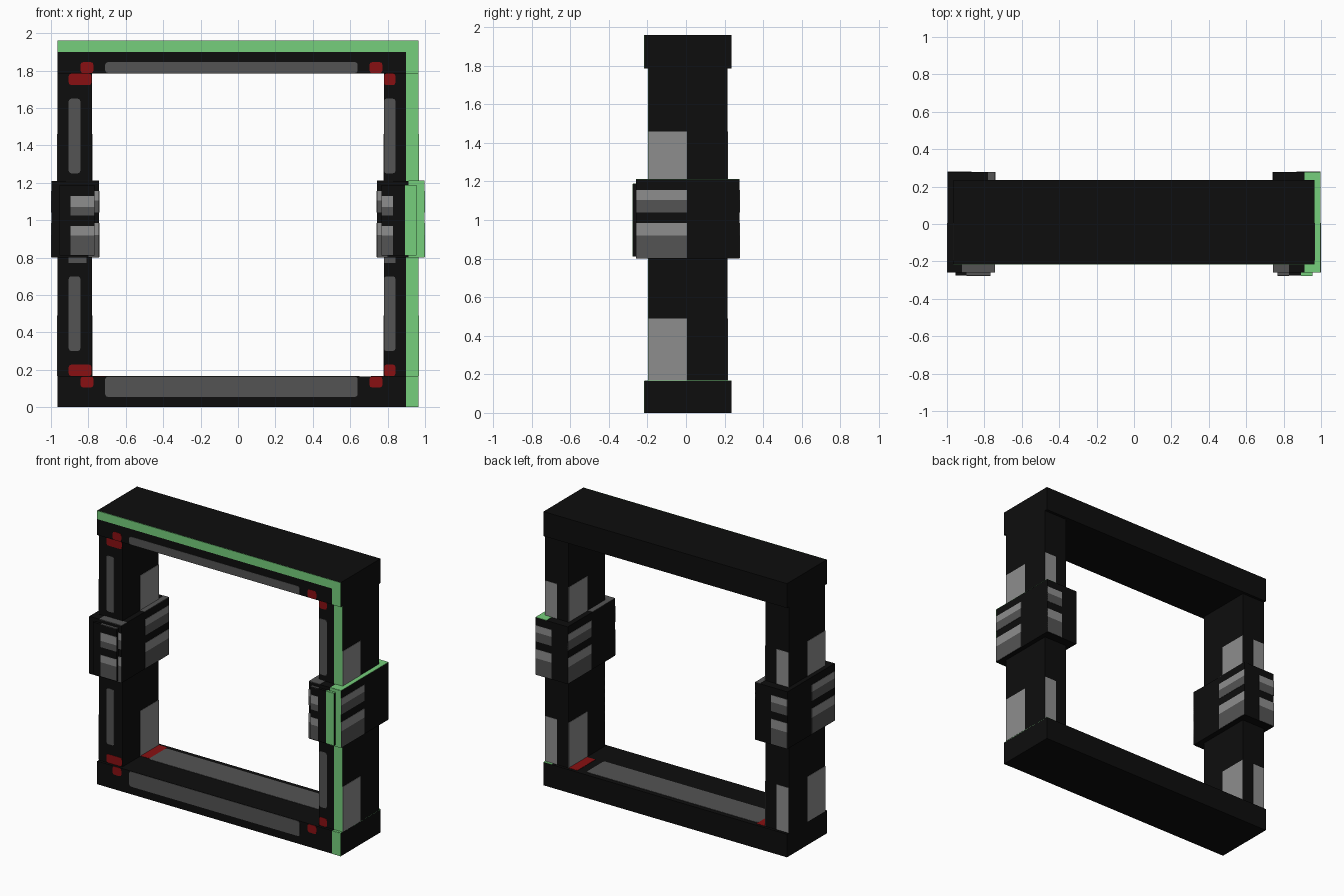
import bpy, bmesh

if "Cube" in bpy.data.objects:
    bpy.data.objects.remove(bpy.data.objects["Cube"], do_unlink=True)


def material(name, color):
    m = bpy.data.materials.new(name)
    m.use_nodes = True
    m.diffuse_color = (*color, 1)
    m.node_tree.nodes["Principled BSDF"].inputs["Base Color"].default_value = (*color, 1)
    return m


BLACK = material("black", (0.004, 0.004, 0.004))
DARK = material("dark grey", (0.088, 0.088, 0.088))
LIGHT = material("light grey", (0.27, 0.27, 0.27))
RED = material("red", (0.25, 0.005, 0.006))
GREEN = material("green", (0.18, 0.62, 0.20))
T = 0.002  # how far painted plates sit proud of a face


def box(name, xs, ys, zs, mat, round_axis=None):
    """Axis-aligned block; round_axis chamfers the edges along that axis."""
    spans = [sorted(s) for s in (xs, ys, zs)]
    bm = bmesh.new()
    bmesh.ops.create_cube(bm, size=1)
    for v in bm.verts:
        v.co = [(a + b) / 2 + c * (b - a) for c, (a, b) in zip(v.co, spans)]
    if round_axis is not None:
        edges = [e for e in bm.edges
                 if abs((e.verts[0].co - e.verts[1].co).normalized()[round_axis]) > 0.9]
        bmesh.ops.bevel(bm, geom=edges, offset=0.014, segments=2, profile=0.5,
                        affect='EDGES')
    mesh = bpy.data.meshes.new(name)
    bm.to_mesh(mesh)
    bm.free()
    mesh.materials.append(mat)
    ob = bpy.data.objects.new(name, mesh)
    bpy.context.collection.objects.link(ob)
    return ob


def skin(p):
    """Thin span straddling the surface coordinate p."""
    return (p - T, p + T)


def flip(z, upper):
    """Height reflected about the middle of the frame for lower parts."""
    return z if upper else 1.95 - z


# Main sizes
BEAM_Y, POST_Y, HUB_Y = (-0.215, 0.235), (-0.195, 0.215), (-0.258, 0.278)
HUB_Z = (0.80, 1.21)
OUT, IN = 0.965, 0.78
STRIPES = [(1.105, 1.155, LIGHT), (1.04, 1.105, DARK),
           (0.92, 0.985, LIGHT), (0.803, 0.92, DARK)]
FRONT_STRIPES = [(1.07, 1.13, LIGHT), (1.025, 1.07, DARK),
                 (0.917, 0.97, LIGHT), (0.815, 0.917, DARK)]

# Top and bottom beams
box("top_beam", (-OUT, OUT), BEAM_Y, (1.785, 1.96), BLACK)
box("bottom_beam", (-OUT, OUT), BEAM_Y, (0, 0.165), BLACK)
front = skin(BEAM_Y[0])
box("top_beam_front_panel", (-0.71, 0.64), front, (1.787, 1.845), DARK, 1)
box("bottom_beam_front_panel", (-0.71, 0.64), front, (0.055, 0.163), DARK, 1)
box("bottom_beam_inner_panel", (-0.71, 0.65), (0, 0.2), skin(0.165), DARK, 2)
box("top_green_trim", (-OUT, OUT), front, (1.90, 1.96), GREEN)
box("top_end_green_trim", (0.897, OUT), front, (1.785, 1.90), GREEN)
box("bottom_end_green_trim", (0.897, OUT), front, (0, 0.165), GREEN)
box("bottom_ledge_green_trim", (0.90, OUT), BEAM_Y, skin(0.165), GREEN)

for s, side in ((1, "left"), (-1, "right")):
    # Upright post with side, inner and back panels
    box(side + "_post", (s * IN, s * OUT), POST_Y, (0.165, 1.785), BLACK)
    for z0, z1, level in ((1.21, 1.46, "upper"), (0.167, 0.49, "lower")):
        tag = f"{side}_{level}"
        box(tag + "_outer_panel", skin(s * OUT), (POST_Y[0], 0.005), (z0, z1), LIGHT)
        box(tag + "_inner_panel", skin(s * IN), (0.005, POST_Y[1]), (z0, z1), LIGHT)
        box(tag + "_back_panel", (s * 0.87, s * OUT), skin(POST_Y[1]), (z0, z1), LIGHT)

    # Front slots and red corner marks
    slot = (0.78, 0.842) if s > 0 else (-0.905, -0.843)
    red_post = (0.78, 0.842) if s > 0 else (-0.905, -0.783)
    red_beam = (0.703, 0.772) if s > 0 else (-0.842, -0.773)
    for upper, level in ((True, "upper"), (False, "lower")):
        tag = f"{side}_{level}"
        box(tag + "_front_slot", slot, skin(POST_Y[0]),
            (flip(1.25, upper), flip(1.65, upper)), DARK, 1)
        box(tag + "_red_post_mark", red_post, skin(POST_Y[0]),
            (flip(1.722, upper), flip(1.784, upper)), RED, 1)
        box(tag + "_red_beam_mark", red_beam, front,
            (flip(1.786, upper), flip(1.845, upper)), RED, 1)
    box(side + "_under_hub_mark", (0.78, 0.842) if s > 0 else (-0.905, -0.81),
        skin(POST_Y[0]), (0.77, 0.80), DARK)
    box(side + "_red_inner_mark", (s * 0.71, s * 0.78), (0.01, 0.215), skin(0.165), RED)

    # Hub block around the post, with a raised front plate
    hub_in = 0.742
    box(side + "_hub", (s * hub_in, s * 0.998), HUB_Y, HUB_Z, BLACK)
    box(side + "_hub_front_plate", (s * 0.768, s * 0.955), (-0.276, HUB_Y[0]),
        (0.812, 1.187), BLACK)

    # Grey bands on every face of the hub
    for i, (z0, z1, mat) in enumerate(STRIPES):
        tag = f"{side}_hub_band_{i}"
        box(tag + "_outer", skin(s * 0.998), (HUB_Y[0], 0.005), (z0, z1), mat)
        box(tag + "_inner", skin(s * hub_in), (0.01, HUB_Y[1]), (z0, z1), mat)
        box(tag + "_back", (s * 0.87, s * 0.998), skin(HUB_Y[1]), (z0, z1), mat)
        box(tag + "_front", (s * hub_in, s * 0.80), skin(HUB_Y[0]), (z0, z1), mat)
    band = (0.768, 0.828) if s > 0 else (-0.895, -0.768)
    for i, (z0, z1, mat) in enumerate(FRONT_STRIPES):
        box(f"{side}_front_plate_band_{i}", band, skin(-0.276), (z0, z1), mat)

    # Grey caps on the hub's upper ledges
    box(side + "_hub_ledge_cap", (s * hub_in, 0.83 if s > 0 else -0.92),
        (HUB_Y[0], POST_Y[0]), skin(HUB_Z[1]), DARK)
    box(side + "_hub_inner_cap", (s * hub_in, s * IN),
        (HUB_Y[0], 0) if s > 0 else (0, HUB_Y[1]), skin(HUB_Z[1]), DARK)
    box(side + "_plate_cap", band, (-0.276, HUB_Y[0]), skin(1.187), DARK)

# Green edging on the left post and hub
box("post_green_trim", (0.897, OUT), skin(POST_Y[0]), (0.165, 1.785), GREEN)
box("hub_front_green_trim", (0.912, 0.998), skin(HUB_Y[0]), HUB_Z, GREEN)
box("hub_top_green_trim", (0.912, 0.998), HUB_Y, skin(HUB_Z[1]), GREEN)
box("plate_green_trim", (0.892, 0.955), skin(-0.276), (0.812, 1.187), GREEN)
box("plate_top_green_trim", (0.892, 0.955), (-0.276, HUB_Y[0]), skin(1.187), GREEN)
